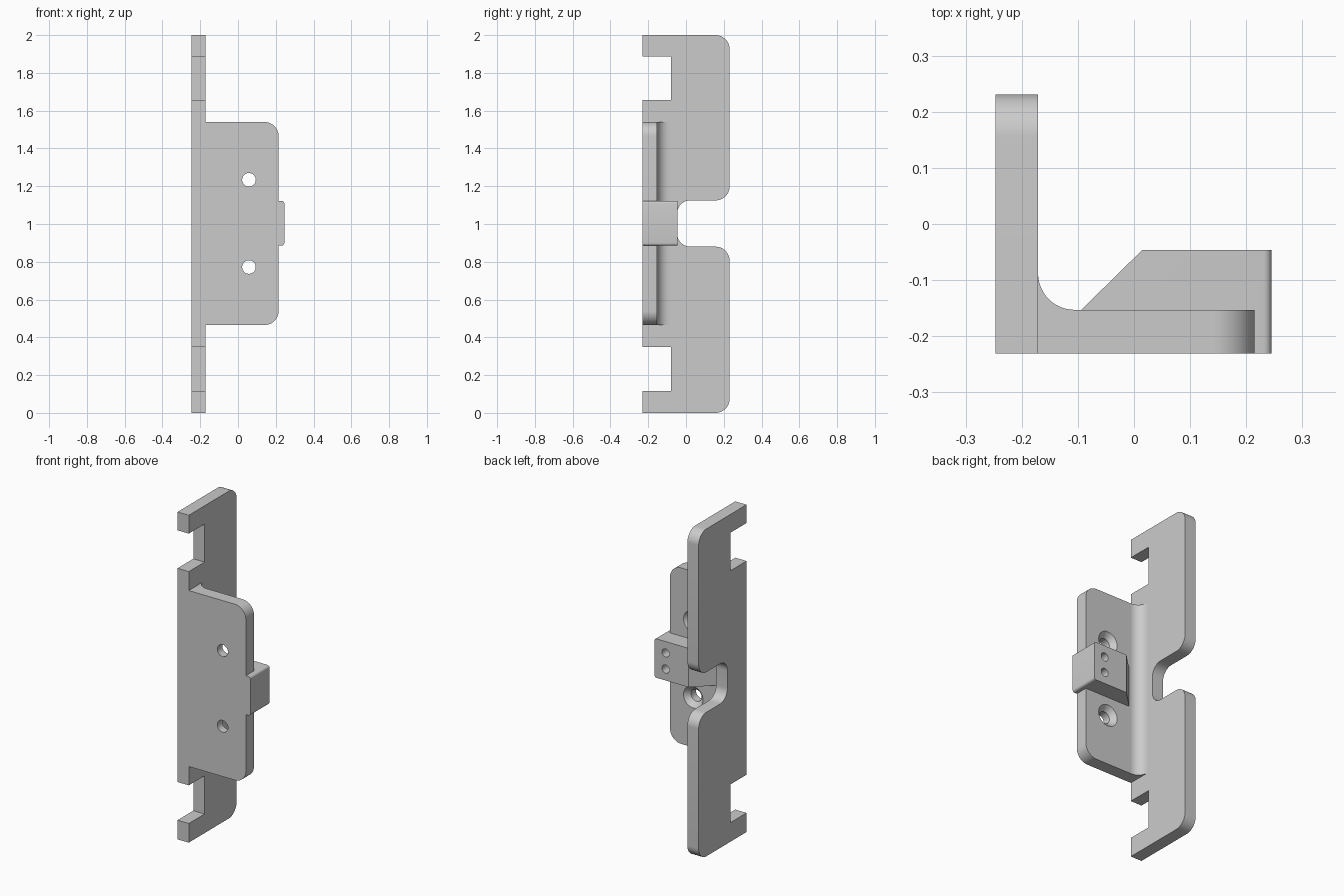
import bpy, bmesh, math
from mathutils import Vector

if "Cube" in bpy.data.objects:
    bpy.data.objects.remove(bpy.data.objects["Cube"])

steel = bpy.data.materials.new("plain grey steel")
steel.diffuse_color = (0.6, 0.6, 0.6, 1)
steel.use_nodes = True
steel.node_tree.nodes["Principled BSDF"].inputs["Base Color"].default_value = steel.diffuse_color


def outline(points):
    """Turn (u, v, radius) corners into a 2D outline with rounded corners."""
    out = []
    for i, (u, v, r) in enumerate(points):
        p = Vector((u, v))
        if r == 0:
            out.append(p)
            continue
        a = (Vector(points[i - 1][:2]) - p).normalized()
        b = (Vector(points[(i + 1) % len(points)][:2]) - p).normalized()
        centre = p + (a + b) * r          # all rounded corners are square
        for k in range(13):
            t = math.pi / 2 * k / 12
            out.append(centre - b * r * math.cos(t) - a * r * math.sin(t))
    return out


def finish(name, bm):
    bmesh.ops.recalc_face_normals(bm, faces=bm.faces)
    mesh = bpy.data.meshes.new(name)
    bm.to_mesh(mesh)
    bm.free()
    mesh.materials.append(steel)
    obj = bpy.data.objects.new(name, mesh)
    bpy.context.collection.objects.link(obj)
    return obj


def prism(points, place, lo, hi):
    """Extrude an outline; place(u, v, w) gives the 3D position."""
    bm = bmesh.new()
    rings = [[bm.verts.new(place(p.x, p.y, w)) for p in outline(points)]
             for w in (lo, hi)]
    n = len(rings[0])
    for ring in rings:
        bm.faces.new(ring)
    for i in range(n):
        j = (i + 1) % n
        bm.faces.new((rings[0][i], rings[0][j], rings[1][j], rings[1][i]))
    return bm


def drill(obj, x, z, profile, sides=32):
    """Cut a turned hole along y, profile = (radius, y) pairs."""
    bm = bmesh.new()
    rings = [[bm.verts.new((x + r * math.cos(2 * math.pi * k / sides), y,
                            z + r * math.sin(2 * math.pi * k / sides)))
              for k in range(sides)] for r, y in profile]
    bm.faces.new(rings[0])
    bm.faces.new(rings[-1])
    for a, b in zip(rings, rings[1:]):
        for k in range(sides):
            j = (k + 1) % sides
            bm.faces.new((a[k], a[j], b[j], b[k]))
    cutter = finish("hole_cutter", bm)
    cutter.hide_render = True
    mod = obj.modifiers.new("hole", 'BOOLEAN')
    mod.operation, mod.solver, mod.object = 'DIFFERENCE', 'EXACT', cutter
    bpy.context.view_layer.objects.active = obj
    bpy.ops.object.modifier_apply(modifier=mod.name)
    bpy.data.objects.remove(cutter)


# Tall side plate with two hook slots in front and a rounded notch behind
F, B = -0.231, 0.231
side = [(F, 0, 0), (B, 0, .075), (B, .88, .075), (-.047, .88, .07),
        (-.047, 1.125, .07), (B, 1.125, .075), (B, 2, .075), (F, 2, 0),
        (F, 1.888, 0), (-.079, 1.888, 0), (-.079, 1.656, 0), (F, 1.656, 0),
        (F, .35, 0), (-.079, .35, 0), (-.079, .117, 0), (F, .117, 0)]
side_plate = finish("side_plate", prism(
    side, lambda u, v, w: (w, u, v), -0.247, -0.171))

# Front flange with rounded outer corners
Z0, Z1 = 0.465, 1.54
flange = [(-.171, Z0, 0), (.215, Z0, .075), (.215, Z1, .075), (-.171, Z1, 0)]
front_plate = finish("front_plate", prism(
    flange, lambda u, v, w: (u, w, v), F, -0.153))

# Concave fillet in the inner corner
fillet = [(-.171, -.153, 0), (-.171, -.088, 0)]
for k in range(1, 13):
    t = math.pi + math.pi / 2 * k / 12
    fillet.append((-.106 + .065 * math.cos(t), -.088 + .065 * math.sin(t), 0))
inner_fillet = finish("inner_fillet", prism(
    fillet, lambda u, v, w: (u, v, w), Z0, Z1))

# Catch block with a sloped side, wrapping around the flange edge
block = [(-.094, -.153, 0), (.015, -.046, 0), (.245, -.046, 0),
         (.245, F, 0), (.215, F, 0), (.215, -.153, 0)]
bm = prism(block, lambda u, v, w: (u, v, w), 0.885, 1.123)
rim = [e for e in bm.edges if all(v.co.x > .24 for v in e.verts)
       and abs(e.verts[0].co.z - e.verts[1].co.z) < 1e-4]
bmesh.ops.bevel(bm, geom=rim, offset=.014, segments=5, profile=.5,
                affect='EDGES')
catch_block = finish("catch_block", bm)

# Countersunk screw holes and small blind holes
for z in (0.772, 1.234):
    drill(front_plate, .058, z, [(.036, -.3), (.036, -.183),
                                 (.066, -.153), (.066, -.1)])
for z in (0.955, 1.053):
    drill(catch_block, .17, z, [(.025, -.13), (.025, 0)])

# Smooth the rounded parts, keep the edges crisp
for obj in (side_plate, front_plate, inner_fillet, catch_block):
    bpy.ops.object.select_all(action='DESELECT')
    obj.select_set(True)
    bpy.context.view_layer.objects.active = obj
    bpy.ops.object.shade_smooth_by_angle(angle=math.radians(30))
